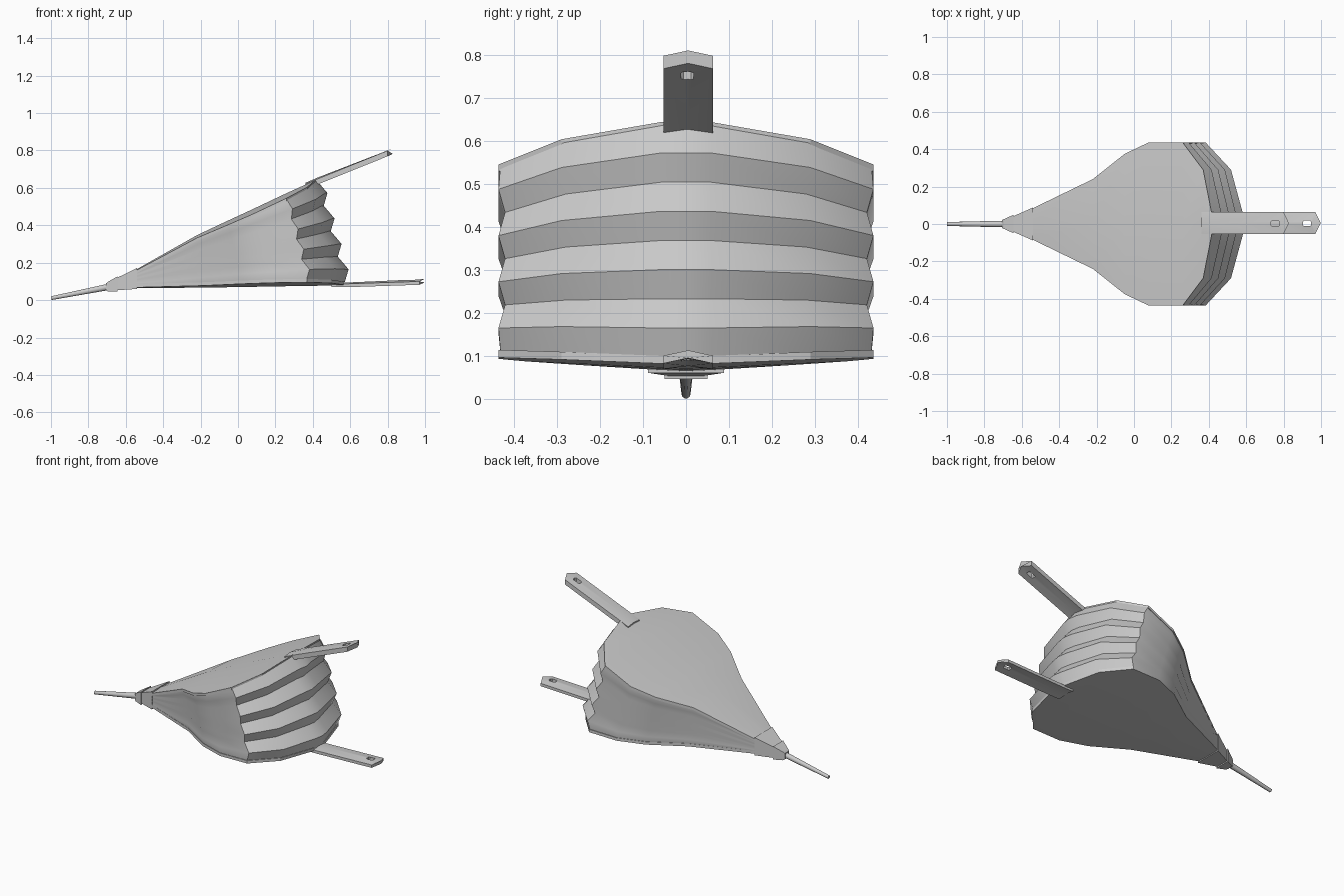
import bpy, bmesh, math
from mathutils import Vector

if "Cube" in bpy.data.objects:
    bpy.data.objects.remove(bpy.data.objects["Cube"])


def finish(bm, name, angle=None):
    bmesh.ops.recalc_face_normals(bm, faces=bm.faces[:])
    me = bpy.data.meshes.new(name)
    bm.to_mesh(me)
    bm.free()
    ob = bpy.data.objects.new(name, me)
    bpy.context.collection.objects.link(ob)
    if angle:
        bpy.ops.object.select_all(action='DESELECT')
        bpy.context.view_layer.objects.active = ob
        ob.select_set(True)
        bpy.ops.object.shade_smooth_by_angle(angle=math.radians(angle))
    return ob


def loft(name, rings, caps=True, angle=None):
    """Bridge a list of equal closed rings of points."""
    bm = bmesh.new()
    vs = [[bm.verts.new(p) for p in r] for r in rings]
    n = len(vs[0])
    for a, b in zip(vs, vs[1:]):
        for i in range(n):
            j = (i + 1) % n
            bm.faces.new((a[i], a[j], b[j], b[i]))
    if caps:
        bm.faces.new(vs[0])
        bm.faces.new(vs[-1])
    return finish(bm, name, angle)


def slab(name, stations, crown, thick, y0=0.0, tip=0.0):
    """Ridged plank: stations are (x, half width, centre top z)."""
    rings = []
    for k, (x, w, z) in enumerate(stations):
        xc = x + (tip if k == len(stations) - 1 else 0)
        zc = z + (tip * 0.2 if k == len(stations) - 1 else 0)
        e = z - crown * w
        rings.append([(x, y0 - w, e), (xc, y0, zc), (x, y0 + w, e),
                      (x, y0 + w, e - thick), (xc, y0, zc - thick), (x, y0 - w, e - thick)])
    return loft(name, rings, angle=25)


# Board outlines: x, half width, centre z of the upper face
top = [(-.56, .075, .155), (-.22, .24, .347), (-.05, .375, .427), (.08, .437, .487),
       (.26, .437, .572), (.37, .29, .622), (.415, .06, .648)]
low = [(-.56, .075, .082), (-.18, .24, .085), (.02, .375, .088), (.18, .437, .091),
       (.37, .437, .094), (.50, .29, .096), (.565, .06, .097)]
slab("top_board", top, .06, .016)
slab("bottom_board", low, -.045, .018)


# Pleated leather: fan of outlines from bottom to top, alternating valley and ridge
def edge(board, crown, dz):
    half = [Vector((x, w, z - crown * w + dz)) for x, w, z in board]
    mid = half[-1].copy()
    mid.x += .01
    mid.y = 0
    mirror = [Vector((p.x, -p.y, p.z)) for p in reversed(half)]
    return half + [mid] + mirror


lo, hi = edge(low, -.045, -.003), edge(top, .06, -.004)
layers = []
for k in range(9):
    t = k / 8
    ridge = k % 2
    ring = []
    for a, b in zip(lo, hi):
        p = a.lerp(b, t)
        back = min(1, max(0, (p.x - .1) / .35))
        if ridge:
            p.x += .035 * back
        else:
            p.y *= .99 if k in (0, 8) else .965
            p.x -= .004 * back
        ring.append(p)
    layers.append(ring)
loft("pleated_leather", layers, angle=38)

# Handles with a hanging hole near the tip
handles = [("top_handle", [(.36, .058, .627), (.42, .058, .653), (.80, .058, .806)], .03, .755, .76),
           ("bottom_handle", [(.50, .058, .094), (.58, .058, .094), (.97, .058, .107)], .018, .925, .10)]
for name, st, thick, hx, hz in handles:
    ob = slab(name, st, .12, thick, y0=.005, tip=.028)
    bm = bmesh.new()
    bmesh.ops.create_cube(bm, size=1)
    bmesh.ops.scale(bm, vec=(.045, .03, .2), verts=bm.verts)
    bmesh.ops.bevel(bm, geom=[e for e in bm.edges
                              if abs(e.verts[0].co.z - e.verts[1].co.z) > .1],
                    offset=.006, segments=1, affect='EDGES')
    bmesh.ops.translate(bm, vec=(hx, .003, hz), verts=bm.verts)
    cutter = finish(bm, name + "_hole_cutter")
    mod = ob.modifiers.new("hole", 'BOOLEAN')
    mod.object = cutter
    mod.operation = 'DIFFERENCE'
    mod.solver = 'EXACT'
    bpy.context.view_layer.objects.active = ob
    bpy.ops.object.modifier_apply(modifier="hole")
    bpy.data.objects.remove(cutter, do_unlink=True)


# Collar and nozzle head: tapered rectangular sections (x, half width, z low, z high)
def taper(name, secs):
    loft(name, [[(x, -w, a), (x, w, a), (x, w, b), (x, -w, b)] for x, w, a, b in secs])


taper("collar", [(-.645, .042, .053, .120), (-.54, .088, .060, .172)])
taper("nozzle_head", [(-.705, .022, .052, .090), (-.695, .026, .046, .098), (-.643, .05, .046, .128)])

# Nozzle: thin tapered tube with an open bore
start, tip = Vector((-.68, 0, .073)), Vector((-.998, 0, .0105))
axis = (tip - start).normalized()
up = axis.cross(Vector((0, 1, 0)))
rings = []
for f, r in ((0, .018), (1, .0105), (1, .006), (.9, .006)):
    c = start.lerp(tip, f)
    rings.append([c + r * (math.cos(a) * Vector((0, 1, 0)) + math.sin(a) * up)
                  for a in (2 * math.pi * i / 10 for i in range(10))])
loft("nozzle", rings, angle=40)
